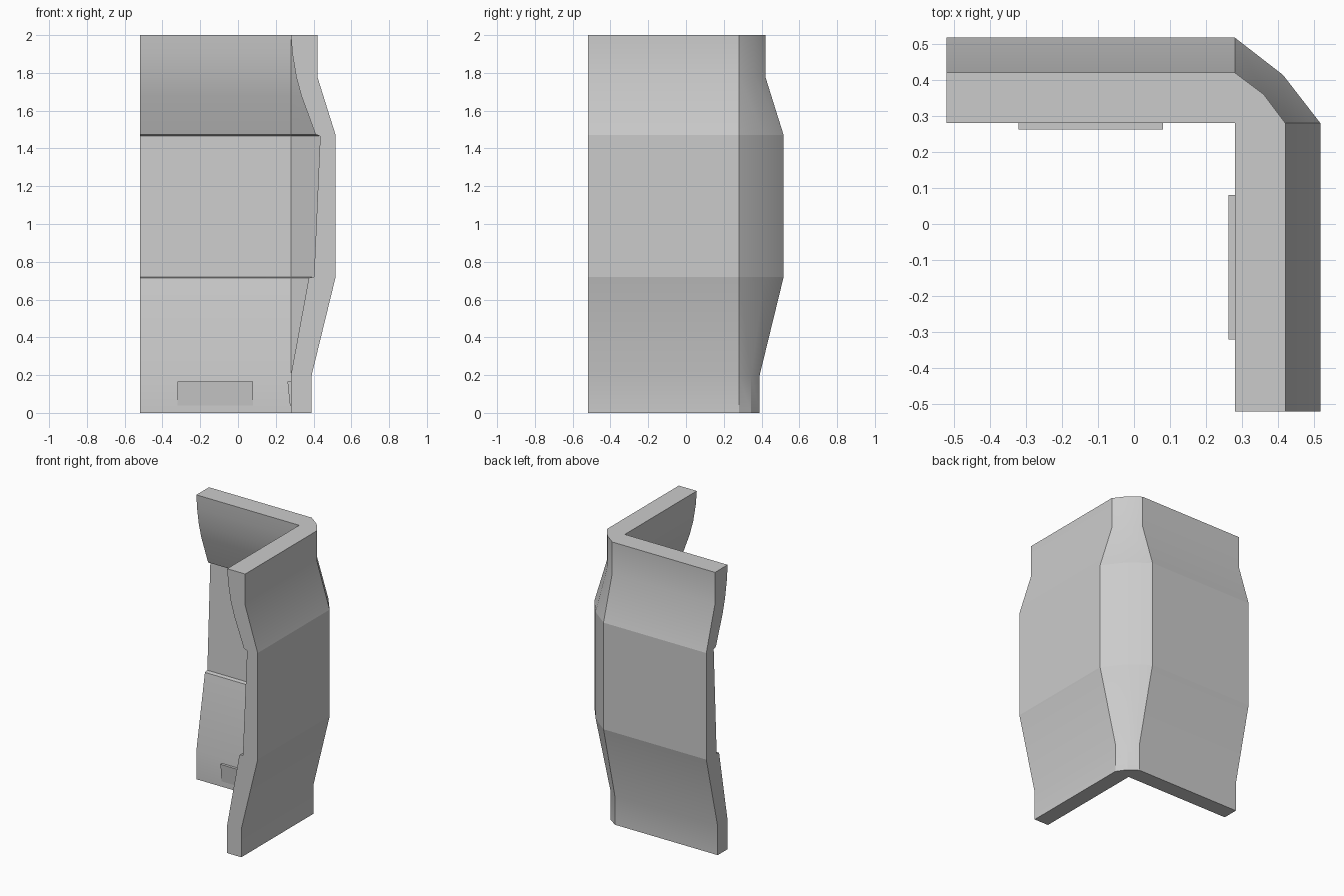
import bpy, bmesh, math

if "Cube" in bpy.data.objects:
    bpy.data.objects.remove(bpy.data.objects["Cube"])

END, CORNER = -0.52, 0.28

# Wall cross-section: (distance from centre, height, bulge at the chamfered corner)
outer = [(0.39, 0, .01), (0.39, 0.2, .01), (0.517, 0.72, .015),
         (0.517, 1.47, .015), (0.42, 1.78, .01), (0.42, 2.0, .01)]
inner = [(0.28, 2.0, 0), (0.288, 1.9, 0), (0.308, 1.78, 0), (0.335, 1.68, 0),
         (0.41, 1.475, 0), (0.435, 1.465, 0), (0.402, 0.72, 0), (0.375, 0.715, 0),
         (0.28, 0.2, 0), (0.28, 0, 0)]


def finish(name, bm, sharp_heights=()):
    bmesh.ops.remove_doubles(bm, verts=bm.verts, dist=0.0005)
    bmesh.ops.recalc_face_normals(bm, faces=bm.faces)
    for f in bm.faces:
        f.smooth = True
    for e in bm.edges:
        level = any(all(abs(v.co.z - h) < 0.001 for v in e.verts) for h in sharp_heights)
        e.smooth = e.calc_face_angle(3) < math.radians(20) and not level
    mesh = bpy.data.meshes.new(name)
    bm.to_mesh(mesh)
    bm.free()
    obj = bpy.data.objects.new(name, mesh)
    bpy.context.collection.objects.link(obj)
    return obj


# Corner wall: sweep the cross-section around the chamfered L
bm = bmesh.new()
rows = []
for d, z, bulge in outer + inner:
    mid = (d + CORNER) / 2 + bulge
    path = [(END, d), (CORNER, d), (mid, mid), (d, CORNER), (d, END)]
    rows.append([bm.verts.new((x, y, z)) for x, y in path])
for k, row in enumerate(rows):
    nxt = rows[(k + 1) % len(rows)]
    for j in range(4):
        bm.faces.new((row[j], row[j + 1], nxt[j + 1], nxt[j]))
bm.faces.new([r[0] for r in rows])
bm.faces.new([r[-1] for r in rows])
finish("corner_wall", bm, (0.72, 1.47))


# Tapered plates low on the two inner faces
def plate(name, swap):
    bm = bmesh.new()
    section = [(0.275, 0.04), (0.262, 0.165), (0.29, 0.165), (0.29, 0.04)]
    ends = [[bm.verts.new((d, a, z) if swap else (a, d, z)) for d, z in section]
            for a in (-0.32, 0.08)]
    bm.faces.new(ends[0])
    bm.faces.new(ends[1])
    for k in range(4):
        n = (k + 1) % 4
        bm.faces.new((ends[0][k], ends[0][n], ends[1][n], ends[1][k]))
    finish(name, bm)


plate("back_wall_plate", False)
plate("side_wall_plate", True)
